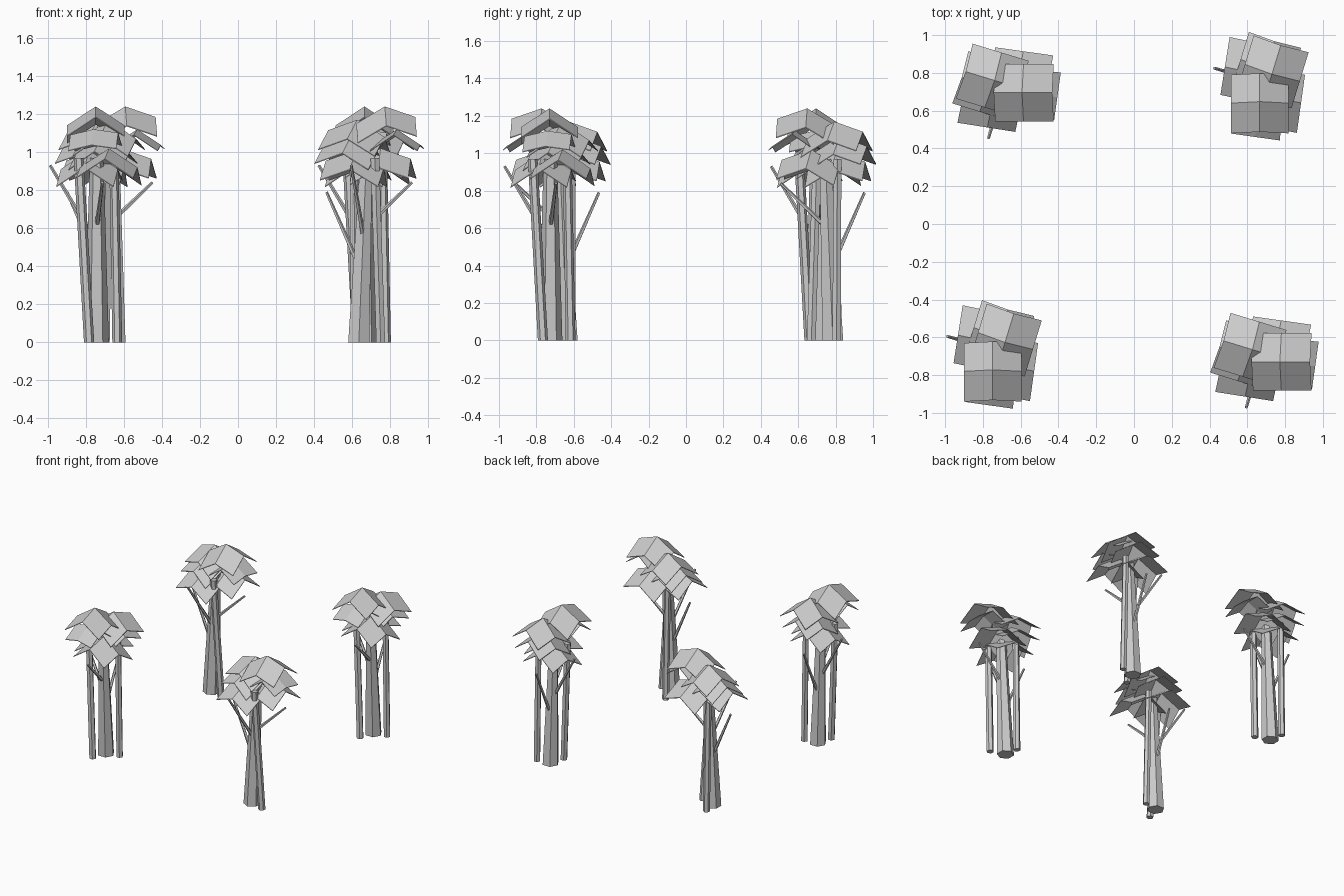
import bpy, bmesh
from math import radians
from mathutils import Vector, Matrix

if "Cube" in bpy.data.objects:
    bpy.data.objects.remove(bpy.data.objects["Cube"], do_unlink=True)

# single pale grey material
grey = bpy.data.materials.new("pale_grey")
grey.use_nodes = True
colour = (0.6, 0.6, 0.6, 1)
grey.diffuse_color = colour
grey.node_tree.nodes["Principled BSDF"].inputs["Base Color"].default_value = colour


def finish(bm, name):
    """Turn a bmesh into a reusable mesh."""
    bmesh.ops.recalc_face_normals(bm, faces=bm.faces)
    mesh = bpy.data.meshes.new(name)
    bm.to_mesh(mesh)
    bm.free()
    mesh.materials.append(grey)
    return mesh


def pole(name, start, end, r1, r2, sides=6):
    """Tapered flat-sided pole with level ends for trunks, square ends for limbs."""
    a, b = Vector(start), Vector(end)
    bm = bmesh.new()
    axis = b - a
    upright = axis.z > 0.9
    turn = Matrix() if upright else axis.to_track_quat("Z", "Y").to_matrix().to_4x4()
    length = axis.z if upright else axis.length
    bmesh.ops.create_cone(bm, cap_ends=True, segments=sides, radius1=r1, radius2=r2, depth=length)
    bmesh.ops.translate(bm, verts=bm.verts, vec=(0, 0, length / 2))
    if upright:
        for v in bm.verts:
            t = v.co.z / length
            v.co.x += axis.x * t
            v.co.y += axis.y * t
    bmesh.ops.transform(bm, matrix=Matrix.Translation(a) @ turn, verts=bm.verts)
    return finish(bm, name)


def leaf(name, centre, angle, size=1, bend=1):
    """Folded sheet: a ridge along its length, bent down at both ends."""
    bm = bmesh.new()
    rows = []
    for u, dz in ((-0.15, -0.09), (0, 0), (0.16, -0.055)):
        rows.append([bm.verts.new((u + 0.008 * abs(s), s * 0.152, dz * bend - 0.1 * abs(s)))
                     for s in (-1, 0, 1)])
    for i in range(2):
        for j in range(2):
            bm.faces.new((rows[i][j], rows[i + 1][j], rows[i + 1][j + 1], rows[i][j + 1]))
    # thin underside
    ext = bmesh.ops.extrude_face_region(bm, geom=bm.faces[:], use_keep_orig=True)
    low = [g for g in ext["geom"] if isinstance(g, bmesh.types.BMVert)]
    bmesh.ops.translate(bm, verts=low, vec=(0, 0, -0.005))
    place = (Matrix.Translation(centre) @ Matrix.Rotation(radians(angle), 4, "Z")
             @ Matrix.Scale(size, 4))
    bmesh.ops.transform(bm, matrix=place, verts=bm.verts)
    return finish(bm, name)


parts = [
    # trunks
    pole("main_trunk", (-0.03, 0, 0), (0.01, 0, 0.97), 0.064, 0.036),
    pole("back_trunk", (-0.05, 0.108, 0), (-0.055, 0.09, 0.97), 0.026, 0.024),
    pole("side_trunk", (0.085, -0.04, 0), (0.055, -0.095, 0.97), 0.027, 0.026),
    # bare limbs
    pole("right_limb", (0, 0, 0.6), (0.25, 0.03, 0.84), 0.014, 0.008, 5),
    pole("front_limb", (0, 0, 0.52), (-0.07, -0.245, 0.93), 0.014, 0.008, 5),
    pole("left_limb", (-0.02, 0, 0.38), (-0.2, 0.01, 0.79), 0.014, 0.008, 5),
    # canopy sheets, top to bottom
    leaf("crown_leaf", (0.107, -0.005, 1.24), 0),
    leaf("left_crown_leaf", (-0.038, 0.06, 1.17), 163),
    leaf("right_upper_leaf", (0.17, -0.017, 1.12), 82, 0.82, 0.4),
    leaf("left_upper_leaf", (-0.067, 0.03, 1.09), 163, 0.95),
    leaf("right_lower_leaf", (0.085, 0.065, 1.02), -8),
    leaf("left_lower_leaf", (-0.045, -0.04, 1.01), 171),
]

# four trees, alternate ones turned a quarter
trees = [("back_left_tree", -0.7, 0.7, 0), ("front_right_tree", 0.665, -0.725, 0),
         ("back_right_tree", 0.67, 0.755, -90), ("front_left_tree", -0.743, -0.665, -90)]
for label, x, y, turn in trees:
    for mesh in parts:
        ob = bpy.data.objects.new(label + "_" + mesh.name, mesh)
        ob.location = (x, y, 0)
        ob.rotation_euler.z = radians(turn)
        bpy.context.collection.objects.link(ob)
